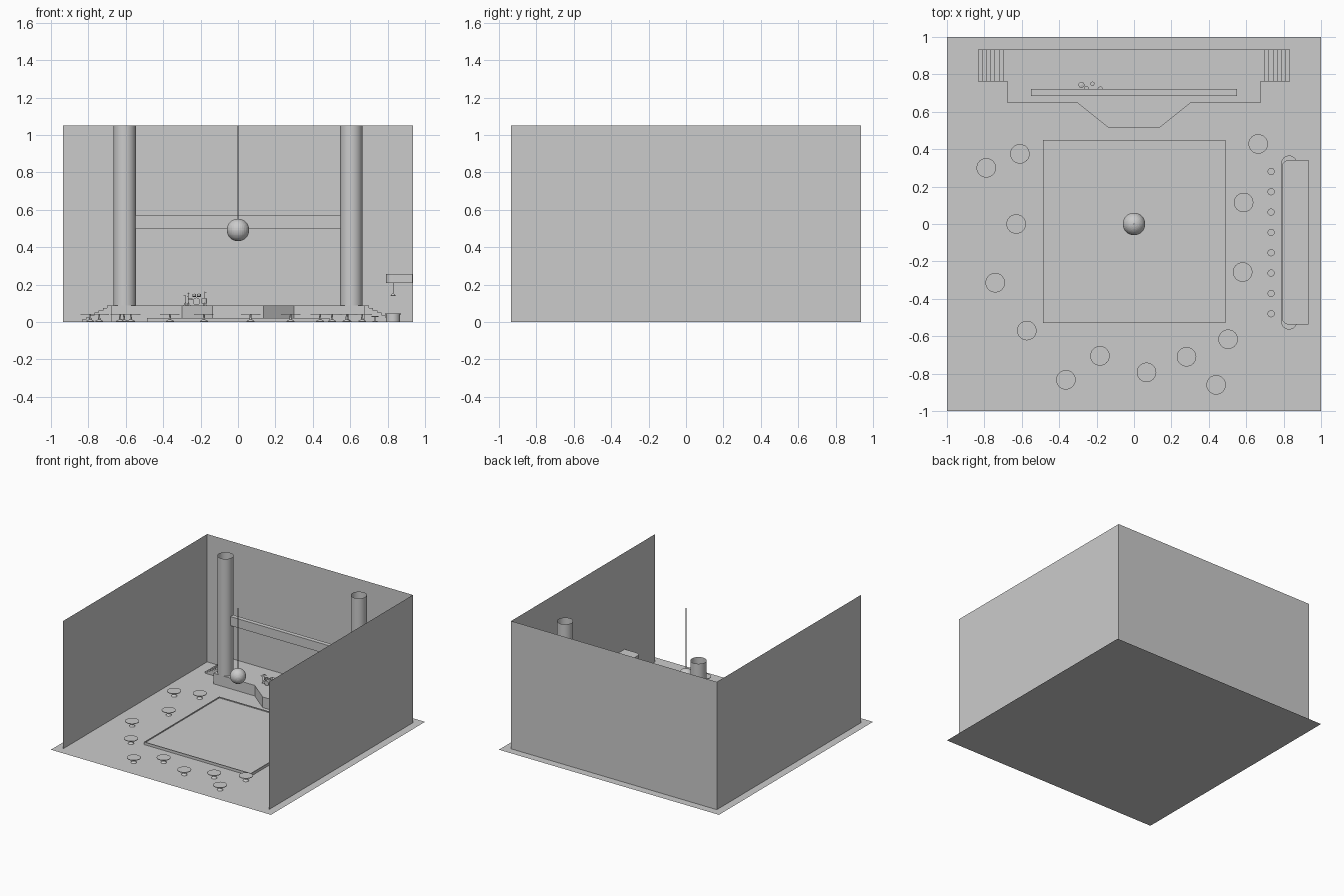
import bpy, bmesh, math
from mathutils import Vector, Matrix

if "Cube" in bpy.data.objects:
    bpy.data.objects.remove(bpy.data.objects["Cube"])

W, H, STAGE = 0.935, 1.05, 0.087


def finish(name, bm, smooth=False):
    bmesh.ops.recalc_face_normals(bm, faces=bm.faces)
    me = bpy.data.meshes.new(name)
    bm.to_mesh(me)
    bm.free()
    ob = bpy.data.objects.new(name, me)
    bpy.context.collection.objects.link(ob)
    if smooth:
        bpy.ops.object.select_all(action='DESELECT')
        ob.select_set(True)
        bpy.context.view_layer.objects.active = ob
        bpy.ops.object.shade_smooth_by_angle(angle=math.radians(35))
    return ob


def prism(name, pts, direction, smooth=False):
    """Extrude a closed outline of 3D points along a direction."""
    bm = bmesh.new()
    f = bm.faces.new([bm.verts.new(p) for p in pts])
    r = bmesh.ops.extrude_face_region(bm, geom=[f], use_keep_orig=True)
    vs = [g for g in r['geom'] if isinstance(g, bmesh.types.BMVert)]
    bmesh.ops.translate(bm, verts=vs, vec=direction)
    return finish(name, bm, smooth)


def box(name, x0, x1, y0, y1, z0, z1):
    return prism(name, [(x0, y0, z0), (x1, y0, z0), (x1, y1, z0), (x0, y1, z0)], (0, 0, z1 - z0))


def lathe(name, profile, loc=(0, 0, 0), n=24, rot=None):
    """Spin an (r, z) profile around z."""
    bm = bmesh.new()
    vs = [bm.verts.new((r, 0, z)) for r, z in profile]
    es = [bm.edges.new(p) for p in zip(vs, vs[1:])]
    bmesh.ops.spin(bm, geom=vs + es, cent=(0, 0, 0), axis=(0, 0, 1), angle=math.tau, steps=n, use_duplicate=False)
    bmesh.ops.remove_doubles(bm, verts=bm.verts, dist=1e-5)
    ob = finish(name, bm, True)
    ob.location = loc
    if rot:
        ob.rotation_euler = rot
    return ob


def rod(name, a, b, r=0.0012, n=8):
    a, b = Vector(a), Vector(b)
    bm = bmesh.new()
    m = Matrix.Translation((a + b) / 2) @ (b - a).to_track_quat('Z', 'Y').to_matrix().to_4x4()
    bmesh.ops.create_cone(bm, cap_ends=True, segments=n, radius1=r, radius2=r, depth=(b - a).length, matrix=m)
    return finish(name, bm, True)


def copies(ob, places):
    """Place the object at the first spot and linked copies at the others."""
    ob.location = places[0]
    for p in places[1:]:
        c = ob.copy()
        c.location = p
        bpy.context.collection.objects.link(c)


def mirror_x(ob):
    ob.modifiers.new("mirror", 'MIRROR')


def arc(cx, cy, r, a0, a1, z, n=8):
    return [(cx + r * math.cos(math.radians(a0 + (a1 - a0) * i / n)),
             cy + r * math.sin(math.radians(a0 + (a1 - a0) * i / n)), z) for i in range(n + 1)]


# room: floor sheet and three single-sheet walls
bm = bmesh.new()
bm.faces.new([bm.verts.new(p) for p in [(-1, -1, 0), (1, -1, 0), (1, 1, 0), (-1, 1, 0)]])
finish("floor", bm)
bm = bmesh.new()
plan = [(-W, -W), (-W, W), (W, W), (W, -W)]
for (ax, ay), (bx, by) in zip(plan, plan[1:]):
    bm.faces.new([bm.verts.new(p) for p in [(ax, ay, 0), (bx, by, 0), (bx, by, H), (ax, ay, H)]])
bmesh.ops.remove_doubles(bm, verts=bm.verts, dist=1e-5)
finish("walls", bm)

# stage with a tapered apron
right = [(0.135, 0.513), (0.30, 0.646), (0.675, 0.646), (0.675, 0.934)]
outline = right + [(-x, y) for x, y in reversed(right)]
prism("stage", [(x, y, 0) for x, y in outline], (0, 0, STAGE))

# side stairs
steps, rise, run = 7, STAGE / 7, 0.0223
prof = [(0.675, 0)]
for i in range(steps):
    x = 0.834 - i * run
    prof += [(x, i * rise), (x, (i + 1) * rise)]
prof.append((0.675, STAGE))
mirror_x(prism("stage_stairs", [(x, 0.763, z) for x, z in prof], (0, 0.171, 0)))

# open columns and the cross beam between them
bm = bmesh.new()
bmesh.ops.create_cone(bm, cap_ends=False, segments=32, radius1=0.06, radius2=0.06, depth=H - STAGE,
                      matrix=Matrix.Translation((0.606, 0.703, (H + STAGE) / 2)))
mirror_x(finish("column", bm, True))
box("cross_beam", -0.552, 0.552, 0.685, 0.721, 0.497, 0.571)

# mirror ball on its rod
bm = bmesh.new()
bmesh.ops.create_uvsphere(bm, u_segments=32, v_segments=20, radius=0.06)
finish("mirror_ball", bm).location = (0, 0, 0.492)
rod("ball_rod", (0, 0, 0.54), (0, 0, H), 0.003)

# dance floor with raised rim
X0, X1, Y0, Y1, T = -0.486, 0.488, -0.528, 0.449, 0.007
box("dance_floor", X0 + T, X1 - T, Y0 + T, Y1 - T, 0, 0.014)
for y in (Y0, Y1 - T):
    box("dance_floor_rim", X0, X1, y, y + T, 0, 0.021)
for x in (X0, X1 - T):
    box("dance_floor_rim", x, x + T, Y0 + T, Y1 - T, 0, 0.021)

# round tables
table = lathe("table", [(0, 0.002), (0.022, 0.002), (0.02, 0.006), (0.006, 0.014), (0.004, 0.04),
                        (0.052, 0.04), (0.052, 0.044), (0, 0.044)], n=32)
copies(table, [(x, y, 0) for x, y in [
    (-0.79, 0.30), (-0.61, 0.375), (-0.63, 0), (-0.742, -0.314), (-0.573, -0.57), (-0.364, -0.833),
    (-0.182, -0.705), (0.067, -0.793), (0.281, -0.71), (0.439, -0.86), (0.503, -0.616),
    (0.581, -0.257), (0.586, 0.115), (0.664, 0.428)]])

# bar counter, canopy, pendant lamps and stools
BX = 0.829


def capsule(r, z):
    return arc(BX, 0.324, r, 0, 180, z, 16) + arc(BX, -0.522, r, 180, 360, z, 16)


prism("bar_counter", capsule(0.038, 0), (0, 0, 0.039), True)
prism("bar_top", capsule(0.042, 0.039), (0, 0, 0.006), True)
canopy = [(W - 0.001, -0.538, 0.209), (W - 0.001, 0.343, 0.209)]
canopy += arc(0.83, 0.303, 0.04, 90, 180, 0.209) + arc(0.83, -0.498, 0.04, 180, 270, 0.209)
prism("bar_canopy", canopy, (0, 0, 0.047), True)
lamp = lathe("pendant_lamp", [(0, 0.212), (0.0015, 0.212), (0.0015, 0.155), (0.005, 0.152),
                              (0.014, 0.141), (0.013, 0.138), (0, 0.138)], n=16)
copies(lamp, [(BX, 0.28 - 0.1085 * i, 0) for i in range(8)])
stool = lathe("bar_stool", [(0, 0.001), (0.015, 0.001), (0.013, 0.004), (0.003, 0.006), (0.003, 0.026),
                            (0.019, 0.026), (0.019, 0.032), (0, 0.032)], n=20)
copies(stool, [(0.733, 0.281 - 0.1087 * i, 0) for i in range(8)])


# drum kit on the stage
def drum(name, x, y, z, r, h, rot=None):
    lathe(name, [(0, -h / 2), (r, -h / 2), (r, h / 2), (0, h / 2)], (x, y, STAGE + z), 20, rot)


drum("bass_drum", -0.222, 0.70, 0.023, 0.02, 0.026, (math.pi / 2, 0, 0))
drum("tom", -0.234, 0.705, 0.055, 0.01, 0.013, (-0.3, 0, 0))
drum("tom", -0.209, 0.705, 0.055, 0.01, 0.013, (-0.3, 0, 0))
drum("snare_drum", -0.255, 0.725, 0.035, 0.013, 0.01)
drum("floor_tom", -0.18, 0.72, 0.025, 0.015, 0.026)
drum("drum_seat", -0.222, 0.75, 0.03, 0.011, 0.005)
rod("drum_seat_post", (-0.222, 0.75, STAGE), (-0.222, 0.75, STAGE + 0.03))
for x, y, z, r in [(-0.281, 0.744, 0.052, 0.016), (-0.265, 0.70, 0.066, 0.016), (-0.178, 0.70, 0.072, 0.017)]:
    lathe("cymbal", [(0, 0.003), (0.004, 0.002), (r, 0), (0, 0.001)], (x, y, STAGE + z), 20, (0, 0.15, 0))
    rod("cymbal_stand", (x, y, STAGE + 0.015), (x, y, STAGE + z + 0.004))
    for k in range(3):
        a = math.tau * k / 3 + 0.5
        rod("stand_leg", (x, y, STAGE + 0.018),
            (x + 0.012 * math.cos(a), y + 0.012 * math.sin(a), STAGE), 0.001)
